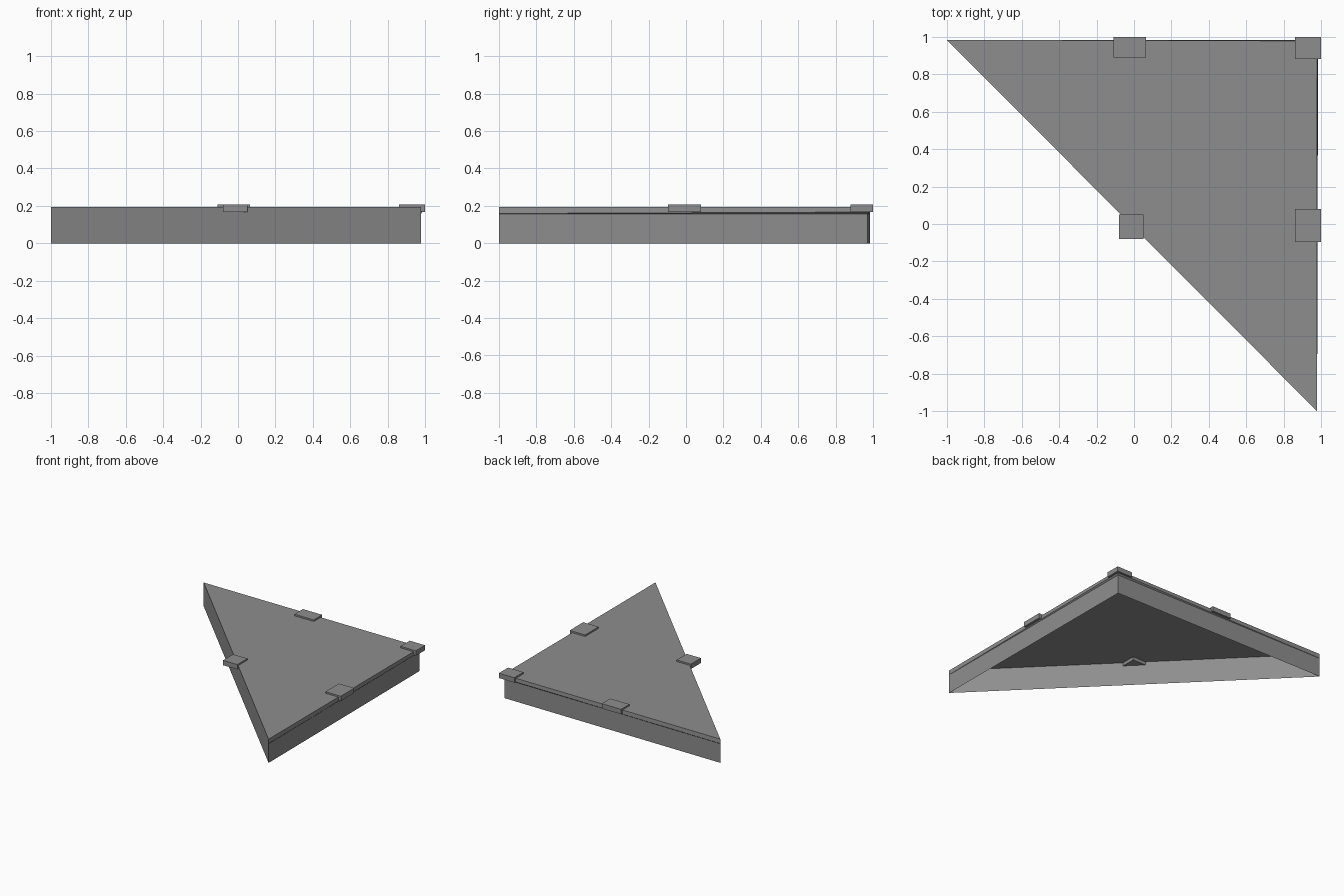
import bpy, bmesh

cube = bpy.data.objects.get("Cube")
if cube:
    bpy.data.objects.remove(cube, do_unlink=True)

grey = bpy.data.materials.new("plain_grey")
grey.use_nodes = True
colour = (0.27, 0.27, 0.27, 1)
grey.diffuse_color = colour
grey.node_tree.nodes["Principled BSDF"].inputs["Base Color"].default_value = colour


def finish(name, bm):
    mesh = bpy.data.meshes.new(name)
    bm.to_mesh(mesh)
    bm.free()
    mesh.materials.append(grey)
    bpy.context.collection.objects.link(bpy.data.objects.new(name, mesh))


# Open-bottomed triangular shell: corner inset and height of each level,
# with a slight lip below the top that fades out towards the two tips
levels = [(0.970, 0.0, 0.0), (0.970, 0.157, 0.157),
          (0.983, 0.167, 0.159), (0.978, 0.195, 0.195)]
bm = bmesh.new()
rings = []
for corner, corner_z, tip_z in levels:
    points = [(0.978, -1, tip_z), (corner, corner, corner_z), (-1, 0.983, tip_z)]
    rings.append([bm.verts.new(p) for p in points])
for low, high in zip(rings, rings[1:]):
    for i in range(2):
        bm.faces.new((low[i], low[i + 1], high[i + 1], high[i]))

# Long diagonal wall and top sheet
bm.faces.new([rings[0][2], rings[0][0]] + [r[0] for r in rings[1:]]
             + [r[2] for r in rings[:0:-1]])
bm.faces.new(rings[-1])
finish("triangle_shell", bm)


# Small raised blocks on the rim
def block(name, x0, x1, y0, y1, z0=0.168, z1=0.208):
    bm = bmesh.new()
    bmesh.ops.create_cube(bm, size=1)
    bmesh.ops.scale(bm, vec=(x1 - x0, y1 - y0, z1 - z0), verts=bm.verts)
    bmesh.ops.translate(bm, vec=((x0 + x1) / 2, (y0 + y1) / 2, (z0 + z1) / 2),
                        verts=bm.verts)
    finish(name, bm)


block("diagonal_block", -0.08, 0.05, -0.08, 0.05)
block("back_block", -0.11, 0.065, 0.89, 1)
block("side_block", 0.86, 1, -0.095, 0.08)
block("corner_block", 0.86, 1, 0.88, 1)
